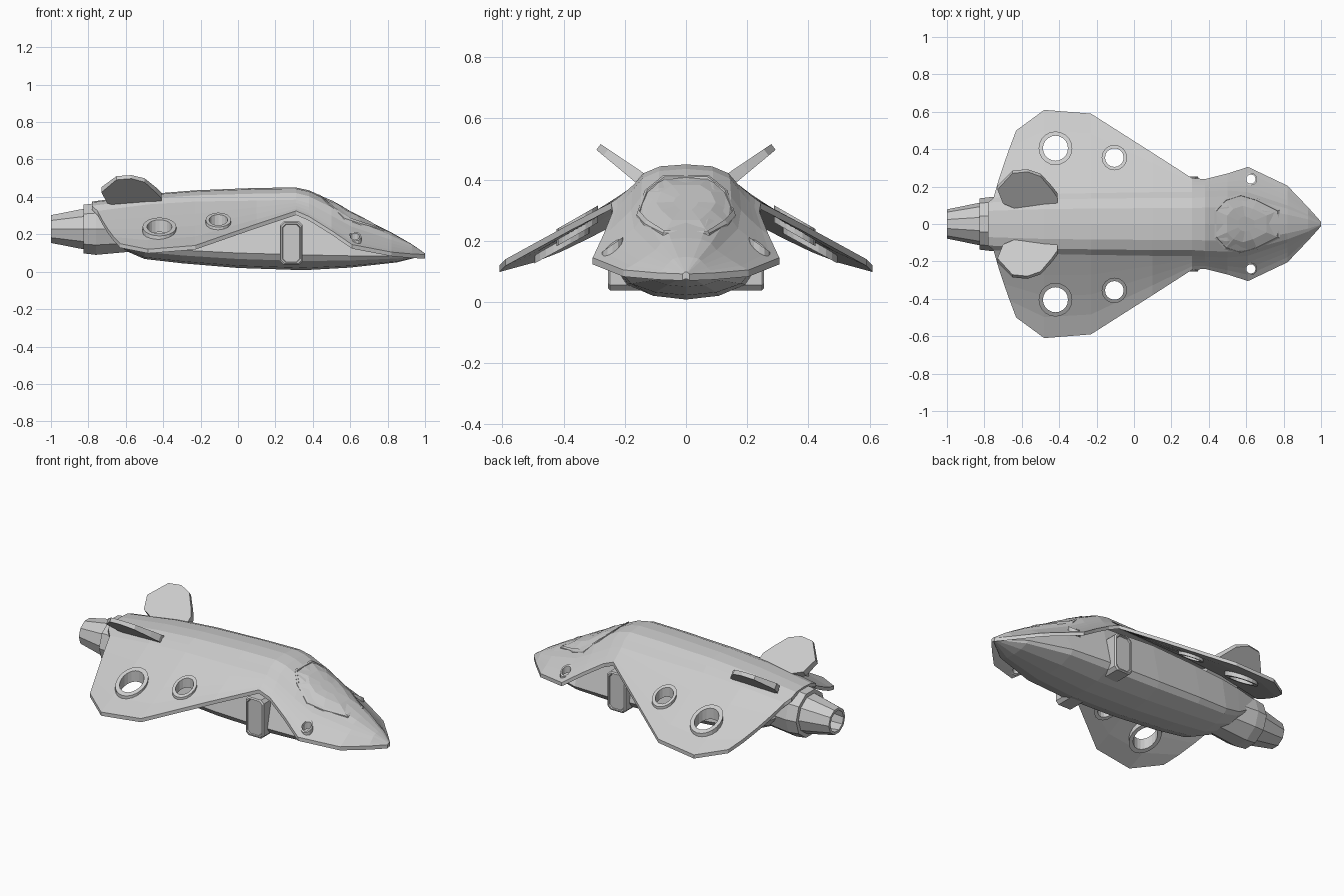
import bpy, bmesh, math
from mathutils import Vector
from mathutils.bvhtree import BVHTree

cube = bpy.data.objects.get("Cube")
if cube:
    bpy.data.objects.remove(cube)

grey = bpy.data.materials.new("hull grey")
grey.use_nodes = True
colour = (0.6, 0.6, 0.6, 1)
grey.diffuse_color = colour
grey.node_tree.nodes["Principled BSDF"].inputs["Base Color"].default_value = colour


def finish(bm, name):
    bmesh.ops.recalc_face_normals(bm, faces=bm.faces)
    mesh = bpy.data.meshes.new(name)
    bm.to_mesh(mesh)
    bm.free()
    obj = bpy.data.objects.new(name, mesh)
    bpy.context.collection.objects.link(obj)
    mesh.materials.append(grey)
    return obj


def loft(bm, rows, closed=False, caps=False):
    """Skin a list of equally long point rows."""
    vs = [[bm.verts.new(p) for p in row] for row in rows]
    n = len(vs[0])
    for a, b in zip(vs, vs[1:]):
        for i in range(n if closed else n - 1):
            j = (i + 1) % n
            bm.faces.new((a[i], a[j], b[j], b[i]))
    if caps:
        bm.faces.new(vs[0])
        bm.faces.new(vs[-1])
    return vs


def mirrored(half):
    """Half section from centre to edge, made into a full row."""
    return [(x, -y, z) for x, y, z in reversed(half[1:])] + half


# Upper shell and wings: x, top z, shoulder y, shoulder z, edge y, edge z
STATIONS = [
    (1.0, .098, .006, .096, .012, .092),
    (.93, .147, .05, .135, .09, .095),
    (.82, .210, .10, .170, .205, .105),
    (.61, .315, .17, .240, .305, .145),
    (.50, .380, .18, .300, .27, .22),
    (.38, .435, .175, .365, .24, .295),
    (.31, .450, .17, .385, .245, .325),
    (.10, .448, .17, .380, .38, .255),
    (-.23, .435, .165, .375, .59, .14),
    (-.48, .415, .16, .360, .61, .12),
    (-.78, .375, .14, .325, .50, .15),
]


def shell_row(x, top, w, zw, ye, ze):
    h = top - zw
    half = [(x, 0, top), (x, w * .5, top - h * .1), (x, w * .82, top - h * .45)]
    for i in range(5):
        t = i / 4
        y = w + (ye - w) * t
        sweep = .15 * (y / .5) ** 1.3 if x < -.7 else 0
        half.append((x + sweep, y, ze + (zw - ze) * (1 - t) ** 1.15))
    return mirrored(half)


bm = bmesh.new()
loft(bm, [shell_row(*s) for s in STATIONS])
surface = BVHTree.FromBMesh(bm)
new = bmesh.ops.extrude_face_region(bm, geom=bm.faces[:])
lower = [v for v in new["geom"] if isinstance(v, bmesh.types.BMVert)]
bmesh.ops.translate(bm, verts=lower, vec=(0, 0, -.022))
shell = finish(bm, "upper_shell_and_wings")


def on_shell(x, y, lift=0):
    hit = surface.ray_cast(Vector((x, y, 2)), Vector((0, 0, -1)))[0]
    return (x, y, (hit.z if hit else .1) + lift)


def circle(x, y, r, n):
    return [(x + r * math.cos(math.tau * i / n), y + r * math.sin(math.tau * i / n))
            for i in range(n)]


# Lower hull: x, bottom z, chine y, chine z, top y, top z
HULL = [
    (.99, .085, .008, .088, .006, .09),
    (.85, .050, .12, .085, .07, .13),
    (.60, .022, .20, .085, .14, .20),
    (.35, .008, .215, .090, .16, .33),
    (0, .020, .215, .100, .16, .35),
    (-.30, .045, .205, .115, .155, .34),
    (-.50, .068, .185, .130, .15, .33),
    (-.62, .120, .15, .170, .14, .32),
    (-.74, .230, .12, .250, .12, .31),
]
bm = bmesh.new()
rows = []
for x, zb, yc, zc, yt, zt in HULL:
    d = zc - zb
    rows.append(mirrored([(x, 0, zb), (x, yc * .5, zb + d * .15), (x, yc * .9, zb + d * .6),
                          (x, yc, zc), (x, yt, zt)]))
loft(bm, rows, closed=True, caps=True)
finish(bm, "lower_hull")


def lathe(name, profile, n, z):
    """Closed ring profile of (x, radius) turned about the long axis."""
    bm = bmesh.new()
    loft(bm, [[(x, y, z + h) for y, h in circle(0, 0, r, n)] for x, r in profile])
    bm.free()
    bm = bmesh.new()
    loft(bm, [[(x, y, z + h) for y, h in circle(0, 0, r, n)] for x, r in profile],
         closed=True, caps=True)
    return finish(bm, name)


# Engine with hollow nozzle
lathe("engine_nozzle", [(-.70, .12), (-.82, .115), (-1, .078), (-1, .062), (-.84, .085)], 10, .228)
lathe("engine_collar", [(-.55, .125), (-.76, .145), (-.825, .137), (-.825, .105)], 10, .228)


def ring(name, x, y, outer, inner, up, down, n):
    """Tilted tube that follows the slope of the shell."""
    slope = on_shell(x, y + outer * .8)[2] - on_shell(x, y - outer * .8)[2]
    slope /= outer * 1.6
    z = on_shell(x, y)[2]

    def loop(r, lift):
        return [(px, py, z + slope * (py - y) + lift) for px, py in circle(x, y, r, n)]

    bm = bmesh.new()
    loft(bm, [loop(outer, up), loop(inner, up), loop(inner, -down), loop(outer, -down),
              loop(outer, up)], closed=True)
    bmesh.ops.remove_doubles(bm, verts=bm.verts, dist=.0001)
    finish(bm, name)

    # Matching hole through the shell
    bm = bmesh.new()
    mid = (outer + inner) / 2
    loft(bm, [[(px, py, h) for px, py in circle(x, y, mid, n)] for h in (-.2, .8)],
         closed=True, caps=True)
    cutter = finish(bm, name + "_cutter")
    cutter.hide_render = True
    cutter.hide_set(True)
    cutter.display_type = 'WIRE'
    cut = shell.modifiers.new(name + "_hole", 'BOOLEAN')
    cut.operation = 'DIFFERENCE'
    cut.solver = 'EXACT'
    cut.object = cutter
    cutters.append(cutter)


cutters = []
for side, sign in (("left", 1), ("right", -1)):
    # Lift fans and nose thrusters
    ring(side + "_rear_fan_ring", -.42, sign * .405, .09, .067, .02, .045, 20)
    ring(side + "_front_fan_ring", -.105, sign * .355, .068, .05, .016, .04, 16)
    ring(side + "_nose_thruster_ring", .625, sign * .24, .034, .025, .01, .03, 12)

    # Tail fin: outline of x and distance along the slanted fin
    outline = [(-.41, 0), (-.41, .08), (-.44, .13), (-.50, .215), (-.57, .245), (-.65, .235),
               (-.73, .13), (-.70, .04), (-.62, 0)]
    bm = bmesh.new()
    faces = []
    for k in (1, -1):
        row = []
        for x, s in outline:
            t = k * (.024 - .05 * s)
            row.append((x, sign * (.09 + .8 * s - .6 * t), .36 + .6 * s + .8 * t))
        faces.append(row)
    loft(bm, faces, closed=True, caps=True)
    finish(bm, side + "_tail_fin")

    # Side hatch with raised rim and inset panel
    bm = bmesh.new()

    def hatch(y, m):
        a, b, c = .06 - m, .115 - m, .018
        pts = [(a - c, b), (a, b - c), (a, c - b), (a - c, -b),
               (c - a, -b), (-a, c - b), (-a, b - c), (c - a, b)]
        return [(.285 + u, sign * y, .153 + v) for u, v in pts]

    loft(bm, [hatch(.14, 0), hatch(.248, 0), hatch(.255, .006), hatch(.255, .012),
              hatch(.249, .015)], closed=True, caps=True)
    finish(bm, side + "_side_hatch")

# Canopy with raised frame, laid on the shell
half = [(.43, .075), (.485, .135), (.57, .162), (.66, .135), (.78, .075)]
rim = half + [(x, -y) for x, y in reversed(half)]
bm = bmesh.new()
rows = []
for scale, lift in ((1, -.01), (1, .008), (.94, .008), (.93, .002), (.6, .006), (.25, .006)):
    rows.append([on_shell(.6 + (x - .6) * scale, y * scale, lift) for x, y in rim])
loft(bm, rows, closed=True, caps=True)
finish(bm, "canopy")

# Apply the holes
bpy.context.view_layer.update()
cut_mesh = bpy.data.meshes.new_from_object(shell.evaluated_get(bpy.context.evaluated_depsgraph_get()))
shell.modifiers.clear()
shell.data = cut_mesh
for cutter in cutters:
    bpy.data.objects.remove(cutter)
